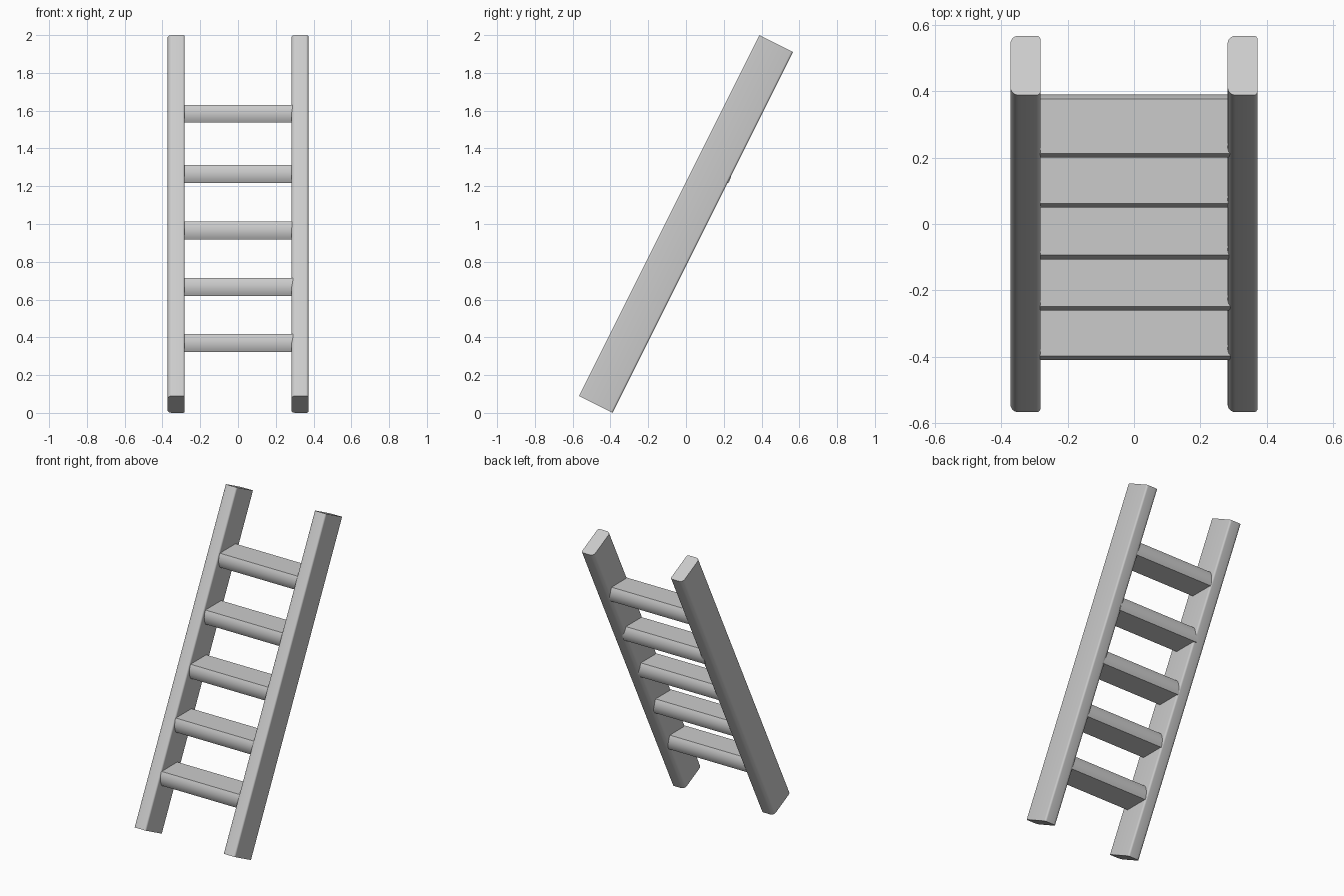
import bpy, bmesh, math
from mathutils import Vector

if "Cube" in bpy.data.objects:
    bpy.data.objects.remove(bpy.data.objects["Cube"])

LEAN = math.atan2(0.5, 1.0)
ALONG = Vector((0, math.sin(LEAN), math.cos(LEAN)))
ACROSS = Vector((0, math.cos(LEAN), -math.sin(LEAN)))
XDIR = Vector((1, 0, 0))


def prism(name, profile, u, v, start, end):
    """Sweep a closed 2D profile, laid out on axes u and v, from start to end."""
    bm = bmesh.new()
    rings = [[bm.verts.new(c + u * a + v * b) for a, b in profile] for c in (start, end)]
    n = len(profile)
    for i in range(n):
        j = (i + 1) % n
        bm.faces.new((rings[0][i], rings[0][j], rings[1][j], rings[1][i]))
    for ring in rings:
        bm.faces.new(ring)
    bmesh.ops.recalc_face_normals(bm, faces=bm.faces)
    mesh = bpy.data.meshes.new(name)
    bm.to_mesh(mesh)
    bm.free()
    ob = bpy.data.objects.new(name, mesh)
    bpy.context.collection.objects.link(ob)
    bpy.ops.object.select_all(action='DESELECT')
    ob.select_set(True)
    bpy.context.view_layer.objects.active = ob
    bpy.ops.object.shade_smooth_by_angle(angle=math.radians(35))
    return ob


def rounded_rect(hw, hh, r_left, r_right, steps=6):
    pts = []
    corners = [(1, 1, r_right, 0), (-1, 1, r_left, 90), (-1, -1, r_left, 180), (1, -1, r_right, 270)]
    for sx, sy, r, a0 in corners:
        for k in range(steps + 1):
            a = math.radians(a0 + 90 * k / steps)
            pts.append((sx * (hw - r) + r * math.cos(a), sy * (hh - r) + r * math.sin(a)))
    return pts


def bulged_rect(hw, hh, bulge, steps=8):
    """Flat top and bottom, gently curved front and back."""
    pts = []
    for s in (1, -1):
        for k in range(steps + 1):
            t = -1 + 2 * k / steps
            pts.append((s * (hw - bulge * t * t), s * hh * t))
    return pts


# Leaning side rails, rounder on their left edges
rail_profile = rounded_rect(0.045, 0.1, 0.025, 0.012)
for side, x in (("left", -0.327), ("right", 0.327)):
    mid = Vector((x, 0, 1))
    prism(side + "_rail", rail_profile, XDIR, ACROSS, mid - ALONG * 1.068, mid + ALONG * 1.068)

# Level rungs set between the rails
rung_profile = bulged_rect(0.095, 0.047, 0.013)
rungs = [(-0.315, 0.37), (-0.166, 0.667), (-0.012, 0.965), (0.144, 1.265), (0.295, 1.584)]
for i, (y, z) in enumerate(rungs):
    prism(f"rung_{i + 1}", rung_profile, Vector((0, 1, 0)), Vector((0, 0, 1)),
          Vector((-0.3, y, z)), Vector((0.3, y, z)))
